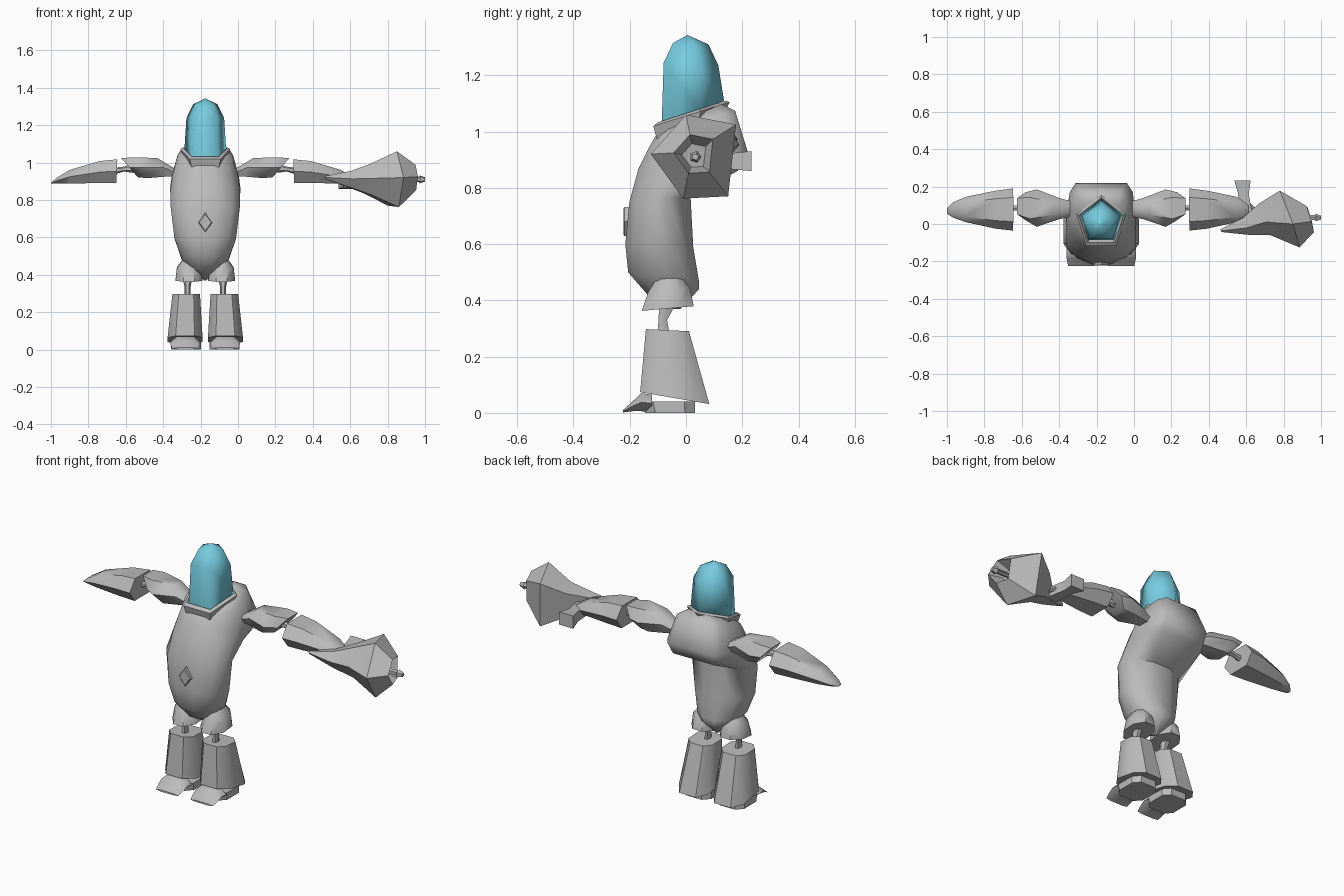
import bpy, bmesh, math
from mathutils import Vector

cube = bpy.data.objects.get("Cube")
if cube:
    bpy.data.objects.remove(cube)

CX = -0.175  # body centre line


def material(name, rgb):
    m = bpy.data.materials.new(name)
    m.use_nodes = True
    m.diffuse_color = (*rgb, 1)
    m.node_tree.nodes["Principled BSDF"].inputs["Base Color"].default_value = (*rgb, 1)
    return m


GREY = material("armour grey", (0.50, 0.50, 0.50))
BLUE = material("visor blue", (0.18, 0.60, 0.74))


def ring(c, u, v, n=8, phase=0.5, p=1.0):
    """Closed section round c, spanned by half axes u and v; p < 1 squares it off."""
    c, u, v = Vector(c), Vector(u), Vector(v)
    pts = []
    for i in range(n):
        a = 2 * math.pi * (i + phase) / n
        s, k = math.sin(a), math.cos(a)
        pts.append(c + u * math.copysign(abs(k) ** p, k) + v * math.copysign(abs(s) ** p, s))
    return pts


def loft(name, rings, mat=GREY, angle=45, mirror=False, closed=False):
    """Skin a list of equal sections, cap the ends and optionally mirror about CX."""
    bm = bmesh.new()
    rows = [[bm.verts.new(p) for p in r] for r in rings]
    n = len(rows[0])
    pairs = list(zip(rows, rows[1:])) + ([(rows[-1], rows[0])] if closed else [])
    for a, b in pairs:
        for i in range(n):
            j = (i + 1) % n
            bm.faces.new((a[i], a[j], b[j], b[i]))
    if not closed:
        bm.faces.new(rows[0][::-1])
        bm.faces.new(rows[-1])
    bmesh.ops.remove_doubles(bm, verts=bm.verts, dist=0.0005)
    bmesh.ops.recalc_face_normals(bm, faces=bm.faces)
    objs = []
    for side in (("right_", "left_") if mirror else ("",)):
        if side == "left_":
            for v in bm.verts:
                v.co.x = 2 * CX - v.co.x
            bmesh.ops.reverse_faces(bm, faces=bm.faces)
        me = bpy.data.meshes.new(side + name)
        bm.to_mesh(me)
        me.materials.append(mat)
        ob = bpy.data.objects.new(side + name, me)
        bpy.context.collection.objects.link(ob)
        objs.append(ob)
    bm.free()
    bpy.ops.object.select_all(action="DESELECT")
    for ob in objs:
        ob.select_set(True)
    bpy.context.view_layer.objects.active = objs[0]
    bpy.ops.object.shade_smooth_by_angle(angle=math.radians(angle))


def level(x, yf, zf, yb, zb, half, n=8, phase=0.5, p=1.0):
    """Roughly horizontal section given by its front and back points."""
    return ring((x, (yf + yb) / 2, (zf + zb) / 2), (0, (yb - yf) / 2, (zb - zf) / 2),
                (half, 0, 0), n, phase, p)


def arm_section(xt, xb, y0, y1, zt, zb, p=0.8):
    """Upright section across an arm; top and bottom may sit at different x."""
    return ring(((xt + xb) / 2, (y0 + y1) / 2, (zt + zb) / 2), (0, (y1 - y0) / 2, 0),
                ((xt - xb) / 2, 0, (zt - zb) / 2), 6, 0, p)


def body_section(yf, zf, yb, zb, half, back=0.9):
    """Torso section: round at the front, squarer at the back."""
    pts = []
    for i in range(12):
        a = 2 * math.pi * (i + 0.5) / 12
        t = (1 + math.cos(a)) / 2
        s = math.sin(a)
        x = half * math.copysign(abs(s) ** (back if t > 0.5 else 0.85), s)
        pts.append((CX + x, yf + (yb - yf) * t, zf + (zb - zf) * t))
    return pts


# Torso with an overhanging hunched back
loft("torso", [body_section(*r) for r in (
    (-0.05, 0.37, -0.02, 0.37, 0.005),
    (-0.14, 0.42, 0.05, 0.44, 0.085),
    (-0.21, 0.50, 0.05, 0.47, 0.13),
    (-0.22, 0.60, 0.03, 0.59, 0.17),
    (-0.205, 0.75, 0.02, 0.77, 0.19),
    (-0.175, 0.87, 0.19, 0.86, 0.19, 0.3),
    (-0.14, 0.94, 0.225, 0.93, 0.18, 0.2),
    (-0.115, 0.98, 0.18, 1.075, 0.15, 0.3),
    (-0.09, 1.0, 0.13, 1.1, 0.11, 0.5))], angle=50)

# Chest badge
loft("chest_badge", [ring((CX, y, 0.68), (0.038 * s, 0, 0), (0, 0, 0.052 * s), 4, 0)
                     for y, s in ((-0.2, 1), (-0.219, 1), (-0.223, 0.85))], angle=20)

# Five sided collar and dome, both tilted forward at the base
loft("collar", [level(CX, yf, zf, yb, zb, h, 5, 0) for yf, zf, yb, zb, h in (
    (-0.13, 0.965, 0.14, 1.075, 0.125),
    (-0.145, 1.01, 0.155, 1.105, 0.14),
    (-0.125, 1.025, 0.14, 1.11, 0.125),
    (-0.10, 1.0, 0.12, 1.09, 0.10))], angle=35, closed=True)
loft("dome", [level(CX, yf, zf, yb, zb, h, 5, 0) for yf, zf, yb, zb, h in (
    (-0.11, 1.01, 0.135, 1.11, 0.117),
    (-0.10, 1.245, 0.115, 1.235, 0.106),
    (-0.06, 1.315, 0.08, 1.31, 0.068),
    (0.004, 1.343, 0.006, 1.343, 0.001))], BLUE, angle=80)

# Legs
loft("thigh", [level(x, yf, zf, yb, zb, h) for x, yf, zf, yb, zb, h in (
    (-0.262, -0.165, 0.362, 0.035, 0.38, 0.078),
    (-0.264, -0.14, 0.43, 0.02, 0.445, 0.068),
    (-0.262, -0.11, 0.475, -0.01, 0.48, 0.04))], mirror=True)
loft("knee", [level(-0.27, yf, z, yb, z, h, 6) for yf, yb, z, h in (
    (-0.105, -0.055, 0.28, 0.015), (-0.10, -0.065, 0.33, 0.015),
    (-0.10, -0.03, 0.39, 0.028))], mirror=True)
loft("shin", [level(x, yf, zf, yb, zb, h, 8, 0.5, 0.7) for x, yf, zf, yb, zb, h in (
    (-0.283, -0.17, 0.075, 0.09, 0.03, 0.099),
    (-0.277, -0.147, 0.298, 0.015, 0.29, 0.078))], mirror=True)
loft("foot", [level(-0.278, yf, z, yb, z, h, 8, 0.5, 0.6) for yf, yb, z, h in (
    (-0.15, 0.037, 0.0, 0.085), (-0.16, 0.037, 0.04, 0.085))], angle=30, mirror=True)
loft("toe", [ring((-0.282, y, z), (w, 0, 0), (0, 0, h), 6, 0, 0.8) for y, z, w, h in (
    (-0.12, 0.034, 0.08, 0.034), (-0.16, 0.038, 0.08, 0.036),
    (-0.185, 0.026, 0.078, 0.022), (-0.224, 0.006, 0.07, 0.005))], mirror=True)

# Arms
loft("upper_arm", [arm_section(*r) for r in (
    (-0.33, -0.33, 0.04, 0.12, 0.965, 0.925),
    (-0.435, -0.37, 0.025, 0.14, 1.03, 0.92),
    (-0.56, -0.48, -0.015, 0.185, 1.035, 0.91),
    (-0.63, -0.53, 0.02, 0.17, 1.03, 0.915))], mirror=True)
loft("elbow", [ring((x, 0.085, z), (0, r, 0), (0, 0, r), 6) for x, z, r in (
    (-0.56, 0.97, 0.025), (-0.61, 0.965, 0.013), (-0.66, 0.955, 0.018))], mirror=True)
loft("forearm", [arm_section(*r) for r in (
    (-0.645, -0.65, -0.035, 0.19, 1.025, 0.883),
    (-0.74, -0.74, -0.025, 0.178, 1.015, 0.883),
    (-0.90, -0.90, 0.01, 0.145, 0.965, 0.884),
    (-0.97, -0.97, 0.035, 0.115, 0.92, 0.886),
    (-1.0, -1.0, 0.055, 0.085, 0.893, 0.887))], mirror=True)

# Flared blaster on the left arm: stock, bell, mouth and recessed bore
rim = [(0.85, 0, 1.06), (0.78, 0.178, 1.025), (0.80, 0.15, 0.77),
       (0.86, -0.01, 0.762), (0.885, -0.125, 0.92)]


def toward(x, y, z, scale, slant=1.0):
    """Rim outline shrunk round a new centre."""
    mid = Vector((0.84, 0.035, 0.91))
    s = Vector((scale * slant, scale, scale))
    return [Vector((x, y, z)) + (Vector(p) - mid) * s for p in rim]


loft("blaster", [toward(0.465, -0.035, 0.92, 0.05),
                 toward(0.60, -0.01, 0.91, 0.30),
                 toward(0.70, 0.03, 0.91, 0.55),
                 rim,
                 toward(0.945, 0.03, 0.92, 0.46, 0.8),
                 toward(0.87, 0.03, 0.915, 0.28)], angle=40)
loft("blaster_core", [ring((x, 0.033, 0.91), (0, r, 0), (0, 0, r), 5, 0) for x, r in (
    (0.86, 0.014), (0.965, 0.014), (0.972, 0.022), (1.0, 0.012))])
loft("blaster_grip", [ring((x, y, 0.895), (w, 0, 0), (0, 0, h), 4, 0.5) for x, y, w, h in (
    (0.60, 0.04, 0.05, 0.04), (0.585, 0.16, 0.04, 0.04),
    (0.58, 0.233, 0.062, 0.05))], angle=30)
